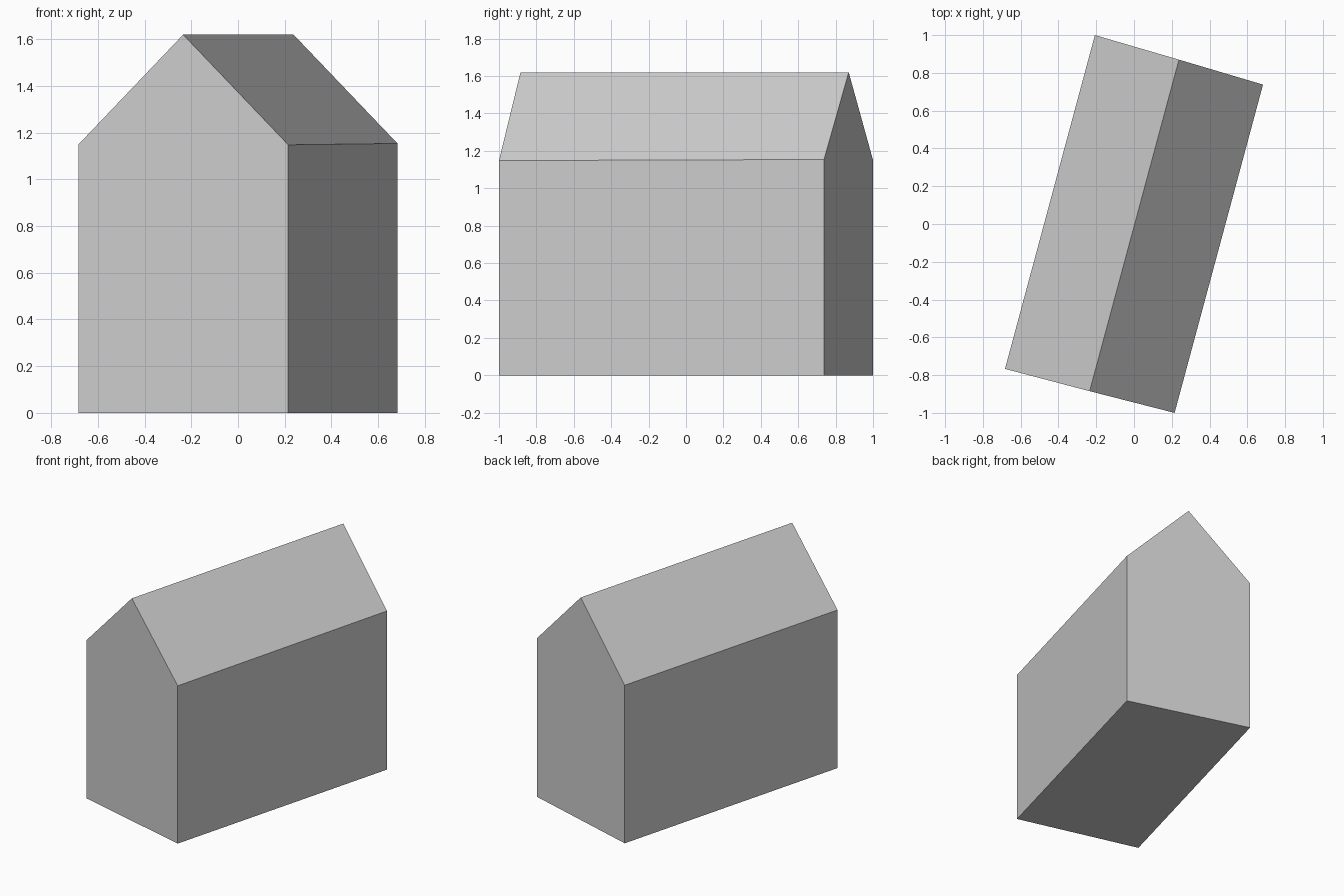
import bpy
import bmesh

cube = bpy.data.objects.get("Cube")
if cube:
    bpy.data.objects.remove(cube, do_unlink=True)

# Plain grey for the whole building
grey = bpy.data.materials.new("light_grey")
grey.use_nodes = True
colour = (0.6, 0.6, 0.6, 1.0)
grey.diffuse_color = colour
grey.node_tree.nodes["Principled BSDF"].inputs["Base Color"].default_value = colour


def gable_profile(bm, right, ridge, left, eaves):
    """Five-sided end wall: two wall feet, two eaves and the ridge point."""
    points = [(*left, 0), (*right, 0), (*right, eaves[0]), (*ridge, 1.62), (*left, eaves[1])]
    return [bm.verts.new(p) for p in points]


# House body: two gable ends joined by floor, walls and roof slopes
bm = bmesh.new()
front = gable_profile(bm, (0.215, -1.0), (-0.235, -0.885), (-0.683, -0.767), (1.148, 1.15))
back = gable_profile(bm, (0.683, 0.738), (0.238, 0.87), (-0.207, 1.0), (1.154, 1.15))
bm.faces.new(front)
bm.faces.new(back[::-1])
for i in range(len(front)):
    j = (i + 1) % len(front)
    bm.faces.new((front[j], front[i], back[i], back[j]))
bmesh.ops.recalc_face_normals(bm, faces=bm.faces)

mesh = bpy.data.meshes.new("gabled_house")
bm.to_mesh(mesh)
bm.free()
mesh.materials.append(grey)
house = bpy.data.objects.new("gabled_house", mesh)
bpy.context.collection.objects.link(house)
